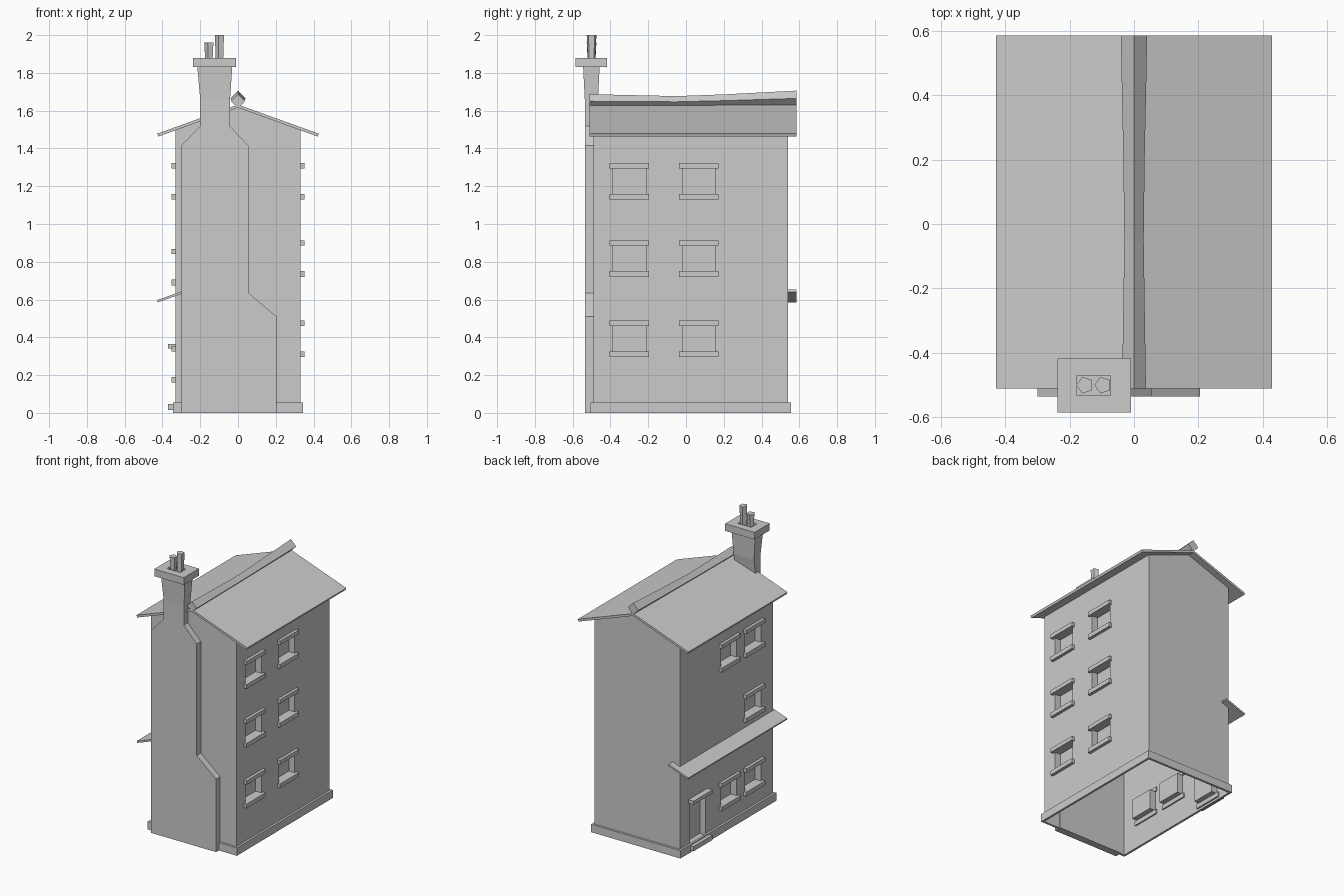
import bpy, bmesh, math

if "Cube" in bpy.data.objects:
    bpy.data.objects.remove(bpy.data.objects["Cube"])


def mesh_obj(name, verts, faces):
    me = bpy.data.meshes.new(name)
    bm = bmesh.new()
    vs = [bm.verts.new(v) for v in verts]
    for f in faces:
        bm.faces.new([vs[i] for i in f])
    bmesh.ops.recalc_face_normals(bm, faces=bm.faces)
    bm.to_mesh(me)
    bm.free()
    ob = bpy.data.objects.new(name, me)
    bpy.context.collection.objects.link(ob)
    return ob


def loft(name, rings):
    """Closed solid through matching rings of points."""
    n = len(rings[0])
    faces = [list(range(n)), [(len(rings) - 1) * n + i for i in range(n)]]
    for r in range(len(rings) - 1):
        for i in range(n):
            j = (i + 1) % n
            faces.append([r * n + i, r * n + j, (r + 1) * n + j, (r + 1) * n + i])
    return mesh_obj(name, [p for ring in rings for p in ring], faces)


def extrude_y(name, profile, y0, y1):
    return loft(name, [[(x, y, z) for x, z in profile] for y in (y0, y1)])


def rect(x0, x1, y0, y1, z):
    return [(x0, y0, z), (x1, y0, z), (x1, y1, z), (x0, y1, z)]


def box(name, x0, x1, y0, y1, z0, z1):
    return loft(name, [rect(x0, x1, y0, y1, z) for z in (z0, z1)])


def cut(target, cutters):
    bpy.context.view_layer.objects.active = target
    for c in cutters:
        m = target.modifiers.new("cut", 'BOOLEAN')
        m.operation, m.solver, m.object = 'DIFFERENCE', 'EXACT', c
        bpy.ops.object.modifier_apply(modifier=m.name)
        bpy.data.objects.remove(c)


W, YF, YB = 0.33, -0.49, 0.54

# house body with gable tops
walls = extrude_y("walls", [(-W, 0), (W, 0), (W, 1.50), (0, 1.62), (-W, 1.50)], YF, YB)
cutters = []


def window(side, yc, z0):
    """Recessed opening with sill and lintel on one side wall."""
    xs = sorted((side * (W - 0.045), side * (W + 0.05)))
    cutters.append(box("opening", *xs, yc - 0.087, yc + 0.087, z0 + 0.03, z0 + 0.168))
    xs = sorted((side * (W - 0.01), side * (W + 0.021)))
    box("window_sill", *xs, yc - 0.105, yc + 0.105, z0, z0 + 0.03)
    box("window_lintel", *xs, yc - 0.105, yc + 0.105, z0 + 0.165, z0 + 0.193)


# windows on the right wall, then the left wall
for z in (1.13, 0.72, 0.295):
    for y in (-0.30, 0.068):
        window(1, y, z)
for y, z in ((0.0, 1.13), (-0.27, 1.13), (-0.27, 0.675), (0.0, 0.16), (-0.27, 0.16)):
    window(-1, y, z)

# door on the left wall
cutters.append(box("opening", -W - 0.05, -W + 0.045, 0.255, 0.425, 0.045, 0.345))
box("door_lintel", -0.37, -W + 0.01, 0.235, 0.445, 0.34, 0.365)
box("door_step", -0.37, -W + 0.01, 0.235, 0.445, 0.015, 0.048)
cut(walls, cutters)

# the shell is open underneath
bm = bmesh.new()
bm.from_mesh(walls.data)
low = [f for f in bm.faces if all(v.co.z < 0.001 for v in f.verts)]
bmesh.ops.delete(bm, geom=low, context='FACES')
bm.to_mesh(walls.data)
bm.free()

# plinth ring
P = 0.345
box("plinth_right", W, P, YF - 0.015, YB + 0.015, 0, 0.055)
box("plinth_left", -P, -W, YF - 0.015, YB + 0.015, 0, 0.055)
box("plinth_front", -W, W, YF - 0.015, YF, 0, 0.055)
box("plinth_back", -W, W, YB, YB + 0.015, 0, 0.055)

# roof slab
extrude_y("roof", [(-0.428, 1.478), (0, 1.632), (0.428, 1.478),
                   (0.422, 1.463), (0, 1.616), (-0.422, 1.463)], -0.51, 0.585)

# sagging ridge beam with a diamond section
rings = []
for y, zc, r in ((-0.51, 1.65, 0.037), (-0.05, 1.647, 0.03), (0.2, 1.653, 0.033), (0.585, 1.665, 0.041)):
    rings.append([(r * math.cos(k * math.pi / 2), y, zc + r * math.sin(k * math.pi / 2))
                  for k in range(4)])
loft("ridge_beam", rings)

# canopy over the left wall
extrude_y("canopy", [(-0.428, 0.597), (-0.275, 0.652), (-0.272, 0.640), (-0.424, 0.585)], -0.508, 0.585)

# stepped chimney breast and flared stack
extrude_y("chimney_breast", [(-0.30, 0), (0.205, 0), (0.205, 0.51), (0.055, 0.635), (0.055, 1.415),
                             (-0.045, 1.52), (-0.20, 1.52), (-0.30, 1.415)], -0.535, -0.485)
loft("chimney_stack", [rect(-0.20, -0.045, -0.535, -0.485, 1.52),
                       rect(-0.20, -0.042, -0.536, -0.466, 1.66),
                       rect(-0.216, -0.03, -0.545, -0.457, 1.84)])
cap = box("chimney_cap", -0.238, -0.01, -0.585, -0.418, 1.83, 1.88)
cut(cap, [box("flue", -0.177, -0.073, -0.532, -0.47, 1.86, 1.92)])

# five-sided chimney pots
for x, top in ((-0.152, 1.96), (-0.096, 2.0)):
    loft("chimney_pot", [[(x + r * math.cos(math.pi + k * math.tau / 5),
                           -0.50 + r * math.sin(math.pi + k * math.tau / 5), z) for k in range(5)]
                         for z, r in ((1.858, 0.021), (top, 0.027))])
